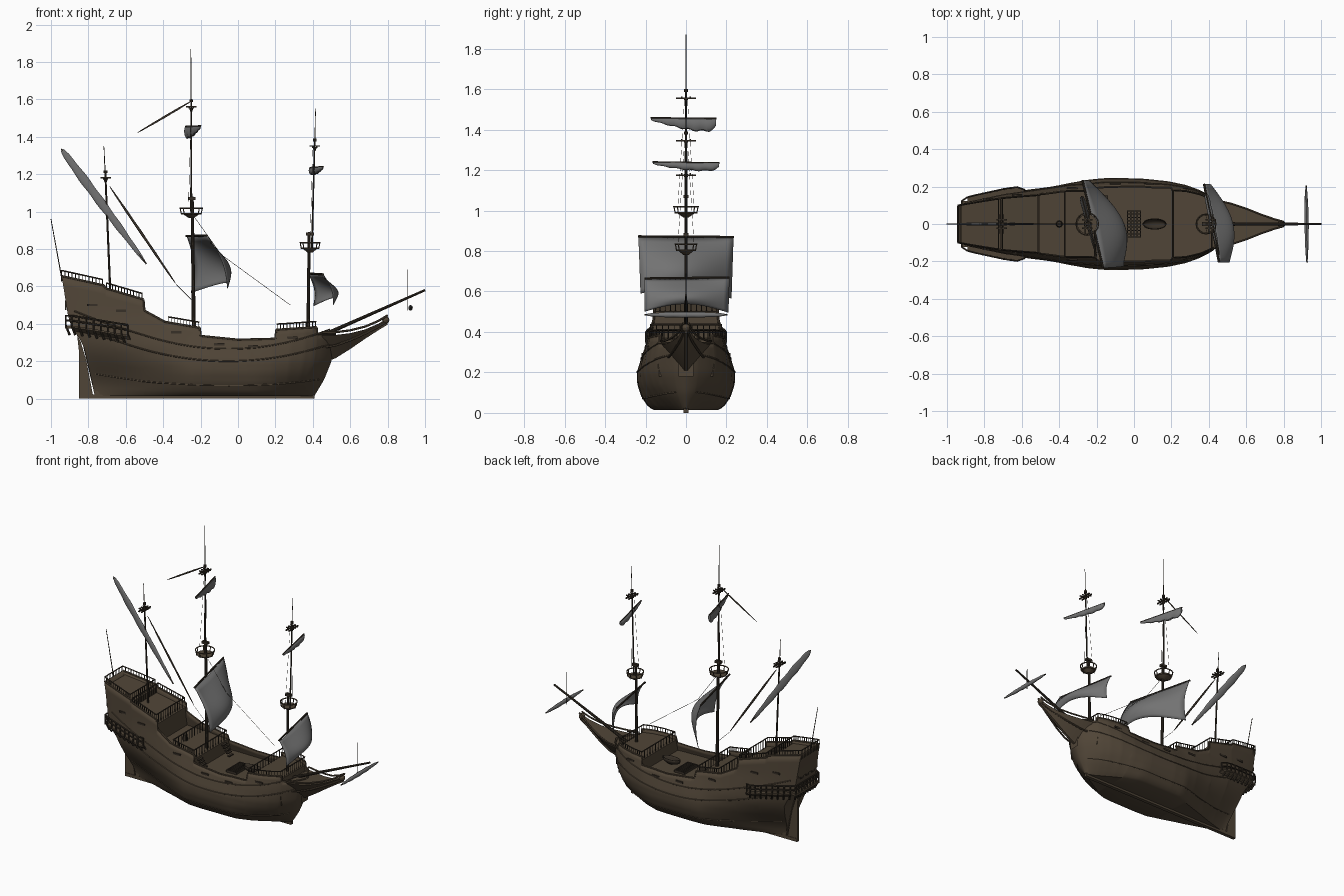
import bpy, bmesh, math
from mathutils import Vector as V, Matrix

if "Cube" in bpy.data.objects:
    bpy.data.objects.remove(bpy.data.objects["Cube"])

def material(name, c):
    m = bpy.data.materials.new(name)
    m.diffuse_color = (*c, 1)
    m.use_nodes = True
    m.node_tree.nodes["Principled BSDF"].inputs["Base Color"].default_value = m.diffuse_color
    return m

WOOD = material("brown wood", (0.080, 0.059, 0.038))
DARK = material("dark wood", (0.038, 0.029, 0.020))
SAIL = material("grey canvas", (0.17, 0.17, 0.17))

# ---------- helpers ----------
def interp(tab, x):
    if x <= tab[0][0]: return tab[0][1]
    for (a, p), (b, q) in zip(tab, tab[1:]):
        if x <= b: return p + (q - p) * (x - a) / (b - a)
    return tab[-1][1]

def clamp(t): return max(0.0, min(1.0, t))

def finish(name, bm, mat, thick=0):
    bmesh.ops.recalc_face_normals(bm, faces=bm.faces)
    me = bpy.data.meshes.new(name)
    bm.to_mesh(me); bm.free()
    me.materials.append(mat)
    me.shade_smooth()
    me.set_sharp_from_angle(angle=0.6)
    ob = bpy.data.objects.new(name, me)
    bpy.context.collection.objects.link(ob)
    if thick:
        s = ob.modifiers.new("thickness", 'SOLIDIFY')
        s.thickness = thick
    return ob

def grid(bm, rows, closed=False):
    vs = [[bm.verts.new(p) for p in r] for r in rows]
    n = len(vs[0])
    for a, b in zip(vs, vs[1:]):
        for i in range(n if closed else n - 1):
            j = (i + 1) % n
            bm.faces.new((a[i], a[j], b[j], b[i]))
    return vs

def rod(bm, a, b, r0, r1=None, n=8):
    a, b = V(a), V(b)
    d = b - a
    m = Matrix.Translation((a + b) / 2) @ d.to_track_quat('Z', 'Y').to_matrix().to_4x4()
    bmesh.ops.create_cone(bm, cap_ends=True, segments=n, radius1=r0,
                          radius2=r0 if r1 is None else r1, depth=d.length, matrix=m)

def path(bm, pts, r, n=6):
    for a, b in zip(pts, pts[1:]): rod(bm, a, b, r, r, n)

def box(bm, c, s):
    bmesh.ops.create_cube(bm, size=1, matrix=Matrix.Translation(c) @ Matrix.Diagonal((*s, 1)))

def span(a, b, n): return [a + (b - a) * i / n for i in range(n + 1)]

# ---------- hull shape ----------
BEAM = [(-.83, .118), (-.66, .172), (-.5, .205), (-.35, .23), (-.15, .243), (.05, .24), (.18, .229),
        (.28, .21), (.36, .18), (.42, .145), (.47, .097), (.5, .056), (.52, .012)]
ZS = (0, .03, .08, .14, .2, .28, .36, .46, .7)
MID = list(zip(ZS, (.55, .77, .91, .99, 1, .9, .78, .68, .62)))
AFT = list(zip(ZS, (.05, .08, .16, .4, .7, .98, 1, .93, .84)))
FORE = list(zip(ZS, (.12, .34, .64, .88, 1, 1, .94, .88, .86)))
RAKE_S = [(0, .07), (.3, 0), (.34, -.035), (.42, -.075), (.7, -.12)]
RAKE_B = [(0, -.12), (.1, -.06), (.2, -.02), (.3, 0)]
SHEER = [(-.83, .655), (-.664, .605), (-.66, .59), (-.504, .53), (-.5, .47), (-.39, .41), (-.204, .378),
         (-.2, .335), (0, .315), (.2, .32), (.204, .368), (.42, .382), (.424, .345), (.52, .345)]

def hp(x, z, side=1, out=0.0):
    """Point on the hull side at nominal station x and height z."""
    s, b = clamp((-.25 - x) / .55), clamp((x - .1) / .35)
    p = interp(MID, z) * (1 - s - b) + interp(AFT, z) * s + interp(FORE, z) * b
    xx = x + interp(RAKE_S, z) * clamp((-.5 - x) / .33) + interp(RAKE_B, z) * clamp((x - .2) / .32)
    return V((xx, side * (interp(BEAM, x) * p + out), z))

def top(x): return interp(SHEER, x)

# hull shell
bm = bmesh.new()
stations = sorted(set([round(v, 3) for v in span(-.83, .52, 54)] + [p[0] for p in SHEER + BEAM]))
N = 16
rows = []
for x in stations:
    zs = [.015 + (top(x) - .015) * (i / N) ** 1.3 for i in range(N + 1)]
    rows.append([hp(x, z, 1) for z in reversed(zs)] + [hp(x, z, -1) for z in zs])
vs = grid(bm, rows)
for r in (vs[0], vs[-1]):
    for i in range(N):
        bm.faces.new((r[i], r[i + 1], r[-2 - i], r[-1 - i]))
finish("hull", bm, WOOD, .008)

# keel, sternpost and rudder
bm = bmesh.new()
box(bm, (-.22, 0, .011), (1.26, .024, .022))
for prof, w in (([(-.762, 0), (-.735, 0), (-.805, .31), (-.835, .31)], .012),
                ([(-.85, 0), (-.772, 0), (-.81, .2), (-.84, .3), (-.86, .34), (-.85, .25)], .009)):
    a, b = ([bm.verts.new((x, y, z)) for x, z in prof] for y in (-w, w))
    bm.faces.new(a); bm.faces.new(b)
    for i in range(len(a)):
        j = (i + 1) % len(a)
        bm.faces.new((a[i], a[j], b[j], b[i]))
finish("keel_and_rudder", bm, WOOD)

# decks with bulkheads at both ends
for name, x0, x1, z0, z1 in (("poop_deck", -.82, -.664, .63, .585), ("quarter_deck", -.664, -.504, .55, .5),
                             ("half_deck", -.504, -.204, .37, .35), ("waist_deck", -.204, .204, .265, .265),
                             ("fore_deck", .204, .42, .345, .36), ("head_deck", .42, .505, .32, .32)):
    bm = bmesh.new()
    rows = []
    for x in span(x0, x1, 10):
        z = z0 + (z1 - z0) * (x - x0) / (x1 - x0)
        rows.append([hp(x, z, s, -.006) for s in (-1, 1)])
    low = lambda x, z: [hp(x, z - .14, s, -.006) + V((hp(x, z).x - hp(x, z - .14).x, 0, 0)) for s in (-1, 1)]
    grid(bm, [low(x0, z0)] + rows + [low(x1, z1)])
    finish(name, bm, WOOD)

# wales and cap rails
bm = bmesh.new()
for s in (-1, 1):
    for base, k in ((.07, .04), (.2, .11), (.265, .13)):
        path(bm, [hp(x, base + k * ((x + .05) / .6) ** 2, s) for x in span(-.8, .49, 36)], .004)
    path(bm, [hp(x, top(x), s, -.003) for x in stations], .006)
finish("wales", bm, WOOD)

# open railings
bm = bmesh.new()
for x0, x1, n in ((-.83, -.67, 12), (-.655, -.51, 12), (-.37, -.21, 10), (.21, .415, 12)):
    up = V((0, 0, .03))
    for s in (-1, 1):
        pts = [hp(x, top(x), s, -.004) for x in span(x0, x1, n)]
        for p in pts: rod(bm, p, p + up, .0025, n=5)
        path(bm, [p + up for p in pts], .004)
    for x in (x0, x1):
        a, b = hp(x, top(x), 1, -.004), hp(x, top(x), -1, -.004)
        rod(bm, a + up, b + up, .004, n=6)
        for t in span(0, 1, 12): rod(bm, a.lerp(b, t) - up, a.lerp(b, t) + up, .0025, n=5)
finish("railings", bm, DARK)

# quarter galleries and stern balcony
bm, rails = bmesh.new(), bmesh.new()
gz = lambda x: .345 + (-.6 - x) * .2
edge = {}
for s in (-1, 1):
    rows = []
    edge[s] = []
    for x in span(-.83, -.58, 8):
        z, o = gz(x), .028 * clamp((-.56 - x) / .05)
        rows.append([hp(x, z - .04, s, -.01), hp(x, z - .01, s, o), hp(x, z, s, o), hp(x, z, s, -.01)])
        edge[s].append(hp(x, z, s, o))
    grid(bm, rows, True)
back = [p + V((-.03, -.02 * (1 if p.y > 0 else -1), 0)) for p in (edge[-1][0], edge[1][0])]
pl = (edge[-1][0] + edge[1][0]) / 2
box(bm, pl + V((-.012, 0, -.008)), (.045, 2 * back[1].y, .016))
up = V((0, 0, .052))
loop = list(reversed(edge[-1])) + [back[0].lerp(back[1], t) for t in span(0, 1, 8)] + edge[1]
for h in (.5, 1): path(rails, [p + up * h for p in loop], .005)
for p in loop:
    rod(rails, p, p + up, .005, n=6)
    rod(rails, V((p.x + .02, p.y * .86, p.z - .05)), p, .007, .005, 6)
finish("gallery_floor", bm, WOOD)
finish("gallery_rails", rails, DARK)

# gun ports and stern windows
bm = bmesh.new()
for s in (-1, 1):
    for x, z in ((-.33, .355), (-.1, .29), (.08, .28), (.29, .325), (-.6, .47), (-.72, .5)):
        box(bm, hp(x, z, s, .001), (.055, .008, .012))
for y in (-.06, 0, .06): box(bm, (hp(-.83, .5).x - .002, y, .5), (.008, .03, .05))
finish("ports_and_windows", bm, DARK)

# beakhead with head rails and scroll
bm = bmesh.new()
beak = ((.45, .19, .34, .12), (.52, .215, .34, .105), (.6, .265, .35, .078), (.68, .32, .37, .046),
        (.75, .365, .4, .022), (.8, .395, .43, .008))
vs = grid(bm, [[(x, -w, t), (x, -w * .55, (b + t) / 2), (x, -.008, b), (x, .008, b), (x, w * .55, (b + t) / 2),
                (x, w, t)] for x, b, t, w in beak], True)
bm.faces.new(vs[0]); bm.faces.new(vs[-1])
for s in (-1, 1):
    path(bm, [(x, s * (w + .004), t + .015) for x, b, t, w in beak], .006)
    path(bm, [(x, s * w * .75, b + (t - b) * .55) for x, b, t, w in beak], .006)
bmesh.ops.create_uvsphere(bm, u_segments=10, v_segments=8, radius=.02, matrix=Matrix.Translation((.79, 0, .42)))
finish("beakhead", bm, WOOD)

# waist fittings: hatch grating, ladders, capstan
bm = bmesh.new()
for y in span(-.07, .07, 8): box(bm, (0, y, .274), (.07, .006, .016))
for x in span(-.035, .035, 4): box(bm, (x, 0, .274), (.006, .146, .016))
for y in (-.13, .13):
    for i in range(5): box(bm, (-.195 + .012 * i, y, .335 - .015 * i), (.014, .045, .006))
rod(bm, (-.4, 0, .35), (-.4, 0, .4), .02, .014, 10)
finish("hatch_and_ladders", bm, DARK)
bm = bmesh.new()
grid(bm, [[(.11 + .065 * u, .03 * math.sqrt(1 - u * u) * math.cos(a), .315 - .042 * math.sin(a) * (1 - .5 * u * u))
           for a in span(0, math.pi, 8)] for u in span(-.99, .99, 12)])
finish("ship_boat", bm, DARK, .004)

# masts, topmasts, bowsprit and staff
bm = bmesh.new()
for a, b, r0, r1 in (((-.235, 0, .26), (-.245, 0, 1.08), .011, .008), ((-.25, 0, 1.0), (-.25, 0, 1.6), .006, .004),
                     ((-.25, 0, 1.58), (-.252, 0, 1.87), .003, .0015),
                     ((.375, 0, .33), (.38, 0, .89), .010, .007), ((.395, 0, .8), (.41, 0, 1.39), .005, .004),
                     ((.41, 0, 1.36), (.415, 0, 1.55), .0025, .0015),
                     ((-.68, 0, .5), (-.71, 0, 1.22), .006, .005), ((-.71, 0, 1.2), (-.717, 0, 1.35), .003, .0015),
                     ((.4, 0, .315), (1, 0, .58), .011, .006), ((.905, 0, .47), (.905, 0, .69), .002, .0015),
                     ((-.94, 0, .63), (-1, 0, .96), .003, .002)):
    rod(bm, a, b, r0, r1, 10)
for x, z in ((-.247, 1.07), (.385, .88)): box(bm, (x, 0, z), (.042, .024, .016))
# crosstrees
for x, z in ((-.25, 1.555), (.41, 1.345), (-.708, 1.175)):
    for k in (-.01, .01): box(bm, (x + k, 0, z), (.008, .1, .008))
    for k in (-.022, 0, .022): box(bm, (x, k, z + .006), (.056, .007, .007))
    rod(bm, (x, 0, z - .02), (x, 0, z), .005, .012)
    rod(bm, (x, 0, z + .03), (x, 0, z + .045), .01)
finish("masts", bm, DARK)

# crow's nests
bm = bmesh.new()
for x, z, r in ((-.25, .985, .06), (.385, .8, .053)):
    rod(bm, (x, 0, z - .02), (x, 0, z), .012, r * .7, 16)
    rod(bm, (x, 0, z), (x, 0, z + .007), r * .85, r * .9, 16)
    ring = [V((x + r * math.cos(a), r * math.sin(a), z + .034)) for a in span(0, math.tau, 16)]
    path(bm, ring, .004)
    for p in ring[:-1:2]: rod(bm, (x + (p.x - x) * .88, p.y * .88, z), p, .003, n=5)
finish("crows_nests", bm, WOOD)

# square sails and their yards
yards = bmesh.new()
for name, a, b, c, d, belly in (
        ("main_sail", (-.27, .235, .865), (-.16, -.235, .868), (-.25, .225, .565), (-.055, -.225, .59), .1),
        ("fore_sail", (.38, .215, .665), (.46, -.205, .66), (.405, .21, .495), (.51, -.205, .5), .07)):
    a, b, c, d = V(a), V(b), V(c), V(d)
    bm = bmesh.new()
    rows = []
    for v in span(0, 1, 12):
        rows.append([a.lerp(b, u).lerp(c.lerp(d, u), v) +
                     V((belly * (.25 * math.sin(math.pi * v) + math.sin(math.pi * u) * math.sin(math.pi * .72 * v)),
                        0, .04 * v * v * math.sin(math.pi * u))) for u in span(0, 1, 16)])
    grid(bm, rows)
    finish(name, bm, SAIL, .003)
    rod(yards, a + V((-.006, 0, .004)), b + V((-.006, 0, .004)), .006)

# furled sails: flattened spindles (start, end, half heights, flatness)
def spindle(name, p0, p1, h0, h1, flat, mat, hang=0.0, power=.45):
    p0, p1 = V(p0), V(p1)
    d = (p1 - p0).normalized()
    side = d.cross(V((0, 0, 1))).normalized()
    upv = side.cross(d)
    bm = bmesh.new()
    rows = []
    for t in span(0.01, .99, 20):
        h = (h0 + (h1 - h0) * t) * math.sin(math.pi * t) ** power * (1 + .08 * math.sin(t * 30))
        c = p0.lerp(p1, t) - upv * h * hang
        rows.append([c + upv * h * math.cos(a) + side * h * flat * math.sin(a) for a in span(0, math.tau, 12)[:-1]])
    vs = grid(bm, rows, True)
    bm.faces.new(vs[0]); bm.faces.new(vs[-1])
    finish(name, bm, mat)

for name, a, b, h0, h1, flat, hang, pw in (
        ("main_topsail", (-.2, -.175, 1.458), (-.28, .15, 1.455), .01, .042, .45, 1, .2),
        ("fore_topsail", (.455, -.165, 1.24), (.385, .165, 1.235), .01, .026, .7, 1, .25),
        ("lateen_sail", (-.945, 0, 1.335), (-.49, 0, .72), .03, .014, .35, 0, .35),
        ("sprit_sail", (.925, -.205, .485), (.92, .205, .485), .014, .014, .8, 0, .45)):
    spindle(name, a, b, h0, h1, flat, SAIL, hang, pw)
    rod(yards, a, b, .004)
finish("yards", yards, DARK)
spindle("long_pennant", (-.25, 0, 1.59), (-.54, 0, 1.42), .006, .005, .4, DARK)
spindle("rolled_staysail", (-.69, 0, 1.14), (-.33, 0, .61), .007, .007, .5, DARK)

# rigging lines
bm = bmesh.new()
for pts in ([(-.33, 0, .61), (-.25, 0, .53)], [(-.24, 0, .98), (-.09, 0, .77), (.28, 0, .5)]):
    path(bm, pts, .0012, 4)
for x, z0, z1 in ((-.25, 1.02, 1.54), (.4, .83, 1.33)):
    for sy in (-.04, .04):
        rod(bm, (x - .015, sy, z0), (x, sy * .2, z1), .0008, n=4)
finish("rigging", bm, DARK)
